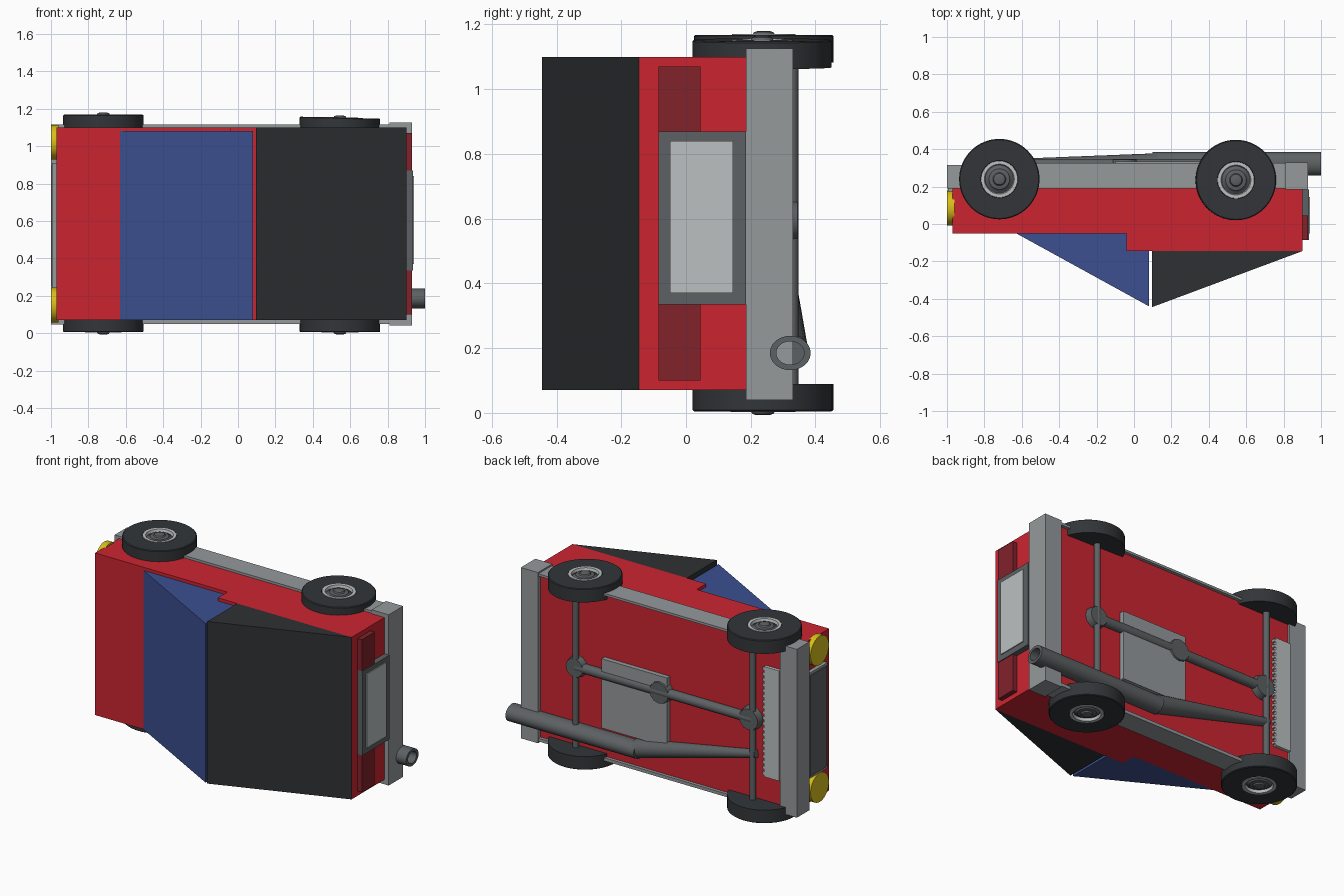
import bpy, bmesh
from math import pi, cos, sin
from mathutils import Vector, Matrix

if "Cube" in bpy.data.objects:
    bpy.data.objects.remove(bpy.data.objects["Cube"])


def mat(name, r, g, b):
    m = bpy.data.materials.new(name)
    m.diffuse_color = (r, g, b, 1)
    m.use_nodes = True
    m.node_tree.nodes["Principled BSDF"].inputs["Base Color"].default_value = m.diffuse_color
    return m


RED = mat("red_paint", .6, .018, .03)
BLUE = mat("blue_glass", .046, .08, .28)
BLACK = mat("black_cover", .027, .03, .032)
TYRE = mat("tyre_rubber", .032, .036, .04)
YELLOW = mat("yellow_lamp", .68, .52, .01)
DARKRED = mat("dark_red_lamp", .22, .016, .023)
DARK = mat("dark_metal", .11, .12, .125)
GREY = mat("frame_grey", .3, .32, .33)
LIGHT = mat("light_grey", .5, .53, .53)


def finish(name, bm, m, smooth=False):
    bmesh.ops.recalc_face_normals(bm, faces=bm.faces)
    me = bpy.data.meshes.new(name)
    bm.to_mesh(me)
    bm.free()
    ob = bpy.data.objects.new(name, me)
    bpy.context.collection.objects.link(ob)
    me.materials.append(m)
    if smooth:
        bpy.ops.object.select_all(action='DESELECT')
        ob.select_set(True)
        bpy.context.view_layer.objects.active = ob
        bpy.ops.object.shade_smooth_by_angle(angle=.6)
    return ob


def box(name, x, y, z, m):
    """Box from (min, max) pairs."""
    bm = bmesh.new()
    bmesh.ops.create_cube(bm, size=1)
    for v in bm.verts:
        v.co = [a[0] if c < 0 else a[1] for a, c in zip((x, y, z), v.co)]
    return finish(name, bm, m)


def prism(name, pts, z0, z1, m):
    """Side profile in x, y extruded across the car's width (z)."""
    bm = bmesh.new()
    f = bm.faces.new([bm.verts.new((x, y, z0)) for x, y in pts])
    r = bmesh.ops.extrude_face_region(bm, geom=[f])
    for v in r["geom"]:
        if isinstance(v, bmesh.types.BMVert):
            v.co.z = z1
    return finish(name, bm, m)


def lathe(name, prof, mx, m, n=48):
    """Turn (radius, height) points about local z, then place with matrix."""
    bm = bmesh.new()
    rings = []
    for r, h in prof:
        k = 1 if r == 0 else n
        rings.append([bm.verts.new((r * cos(2 * pi * i / n), r * sin(2 * pi * i / n), h))
                      for i in range(k)])
    for a, b in zip(rings, rings[1:]):
        for i in range(n):
            q = [a[i % len(a)], a[(i + 1) % len(a)], b[(i + 1) % len(b)], b[i % len(b)]]
            bm.faces.new(list(dict.fromkeys(q)))
    bm.transform(mx)
    return finish(name, bm, m, True)


def rod(name, a, b, r0, r1, m, n=24):
    a, b = Vector(a), Vector(b)
    d = b - a
    mx = Matrix.Translation(a) @ d.to_track_quat('Z', 'Y').to_matrix().to_4x4()
    return lathe(name, [(0, 0), (r0, 0), (r1, d.length), (0, d.length)], mx, m, n)


# Painted body, windscreen wedge and rear deck wedge
prism("body", [(-.97, .19), (-.88, .19), (-.88, .305), (.81, .305), (.81, .19), (.9, .19),
               (.9, -.145), (-.04, -.145), (-.04, -.05), (-.97, -.05)], .07, 1.10, RED)
prism("windscreen_cabin", [(-.63, -.05), (-.04, -.05), (-.04, -.135), (.08, -.135), (.08, -.44)],
      .07, 1.08, BLUE)
prism("rear_cover", [(.095, -.145), (.9, -.145), (.095, -.445)], .07, 1.10, BLACK)

# Chassis frame
box("front_bumper", (-1, -.88), (.19, .315), (.045, 1.115), GREY)
box("rear_bumper", (.81, .93), (.185, .33), (.04, 1.125), GREY)
for side, z in (("lower", (.05, .07)), ("upper", (1.10, 1.115))):
    box(side + "_side_rail", (-.9, .82), (.19, .325), z, GREY)

# Nose: round lamps and grille
for side, z in (("lower", .15), ("upper", 1.02)):
    rod(side + "_headlamp", (-.96, .085, z), (-1, .085, z), .092, .092, YELLOW, 40)
box("grille_frame", (-.995, -.96), (0, .19), (.24, .91), GREY)
box("grille", (-1, -.98), (.012, .18), (.255, .895), DARK)

# Tail: lamps and number plate
for side, z in (("lower", (.10, .335)), ("upper", (.87, 1.07))):
    box(side + "_tail_lamp", (.89, .93), (-.085, .045), z, DARKRED)
box("plate_holder", (.89, .935), (-.085, .185), (.335, .87), DARK)
box("number_plate", (.92, .941), (-.05, .145), (.37, .84), LIGHT)


# Wheels, axis across z; lathe height runs outward
def wheel(name, x, y, z, up, tilt=0):
    mx = (Matrix.Translation((x, y, z)) @ Matrix.Rotation(tilt, 4, 'Y')
          @ Matrix.Rotation(0 if up else pi, 4, 'X'))
    lathe(name + "_tyre", [(0, -.085), (.215, -.085), (.215, -.004), (.21, 0), (.1, 0),
                           (.095, -.02), (0, -.02)], mx, TYRE, 64)
    lathe(name + "_rim", [(.098, -.015), (.098, .002), (.08, .002), (.075, -.015)], mx, LIGHT)
    lathe(name + "_hub", [(.075, -.02), (.06, -.012), (.055, -.003), (.035, 0), (.03, .008),
                          (.018, .012), (0, .012)], mx, DARK)


wheel("front_upper_wheel", -.72, .24, 1.168, True)
wheel("rear_upper_wheel", .545, .235, 1.152, True, .025)
wheel("front_lower_wheel", -.72, .24, .005, False)
wheel("rear_lower_wheel", .545, .235, .005, False)

# Drive train under the floor
for end, x in (("front", -.70), ("rear", .545)):
    rod(end + "_axle", (x, .328, .04), (x, .328, 1.09), .019, .019, DARK)
rod("drive_shaft", (-.70, .318, .595), (.545, .318, .595), .03, .03, DARK)
for name, x, r in (("front_differential", -.68, .078), ("centre_coupling", -.05, .078),
                   ("rear_differential", .545, .07)):
    rod(name, (x, .295, .595), (x, .345, .595), r, r * .85, DARK, 12)
box("gearbox_plate", (-.1, .36), (.295, .335), (.26, .70), GREY)

# Radiator plate with teeth along its rear edge
box("radiator_plate", (-.88, -.775), (.295, .325), (.25, .95), LIGHT)
for i in range(20):
    z = .26 + i * .035
    box("radiator_tooth", (-.776, -.762), (.3, .322), (z, z + .016), LIGHT)

# Exhaust: tapering feed and hollow oval tail pipe
rod("exhaust_feed", (-.72, .32, .38), (.12, .322, .19), .025, .056, DARK)
place = (Matrix.Translation((0, .322, .185)) @ Matrix.Rotation(pi / 2, 4, 'Y')
         @ Matrix.Diagonal((.84, 1, 1, 1)))
lathe("tail_pipe", [(0, .08), (.063, .1), (.063, 1), (.043, 1), (.043, .8), (0, .8)], place, DARK)
